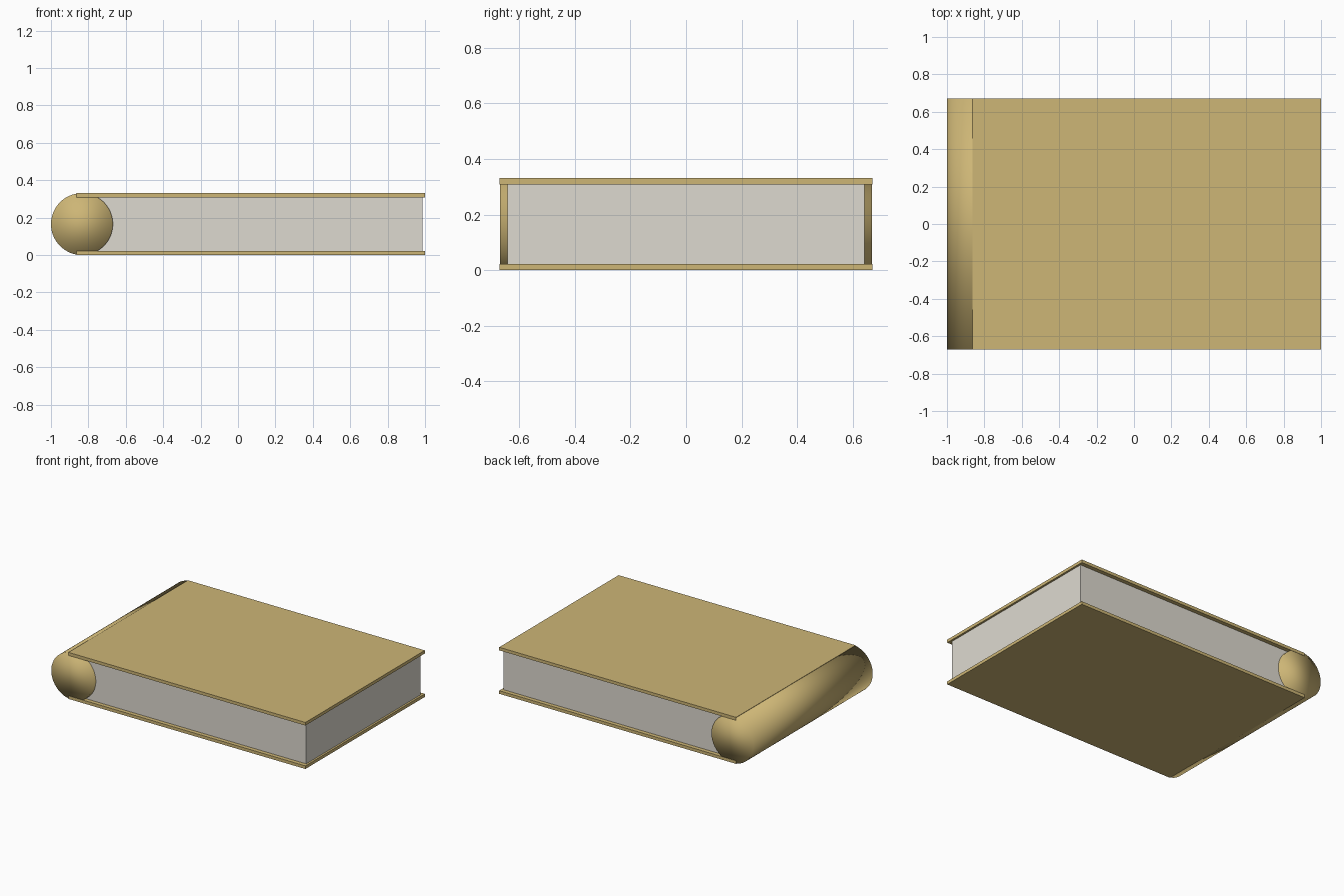
import bpy, math

if "Cube" in bpy.data.objects:
    bpy.data.objects.remove(bpy.data.objects["Cube"])

def material(name, rgb):
    m = bpy.data.materials.new(name)
    m.diffuse_color = (*rgb, 1.0)
    m.use_nodes = True
    m.node_tree.nodes["Principled BSDF"].inputs["Base Color"].default_value = m.diffuse_color
    return m

gold = material("tan_gold", (0.61, 0.465, 0.18))
paper = material("paper_grey", (0.73, 0.70, 0.63))

def box(name, lo, hi, mat):
    bpy.ops.mesh.primitive_cube_add(size=1, location=[(a + b) / 2 for a, b in zip(lo, hi)])
    ob = bpy.context.object
    ob.name = name
    ob.scale = [b - a for a, b in zip(lo, hi)]
    bpy.ops.object.transform_apply(location=False, rotation=False, scale=True)
    ob.data.materials.append(mat)
    return ob

H, T, W = 0.331, 0.022, 0.671   # total height, board thickness, half width
R = H / 2

# Cover boards, bottom and top
for name, z in (("bottom_cover", 0.0), ("top_cover", H - T)):
    box(name, (-0.864, -W, z), (1.0, W, z + T), gold)

# Page block, set in from the boards and running into the spine
box("pages", (-0.84, -0.642, T - 0.002), (0.986, 0.642, H - T + 0.002), paper)

# Round spine, softly shaded over its end caps
bpy.ops.mesh.primitive_cylinder_add(vertices=64, radius=R, depth=2 * (W - 0.001),
                                    location=(-1 + R, 0, R), rotation=(math.pi / 2, 0, 0))
spine = bpy.context.object
spine.name = "spine"
spine.data.materials.append(gold)
bpy.ops.object.shade_smooth()
